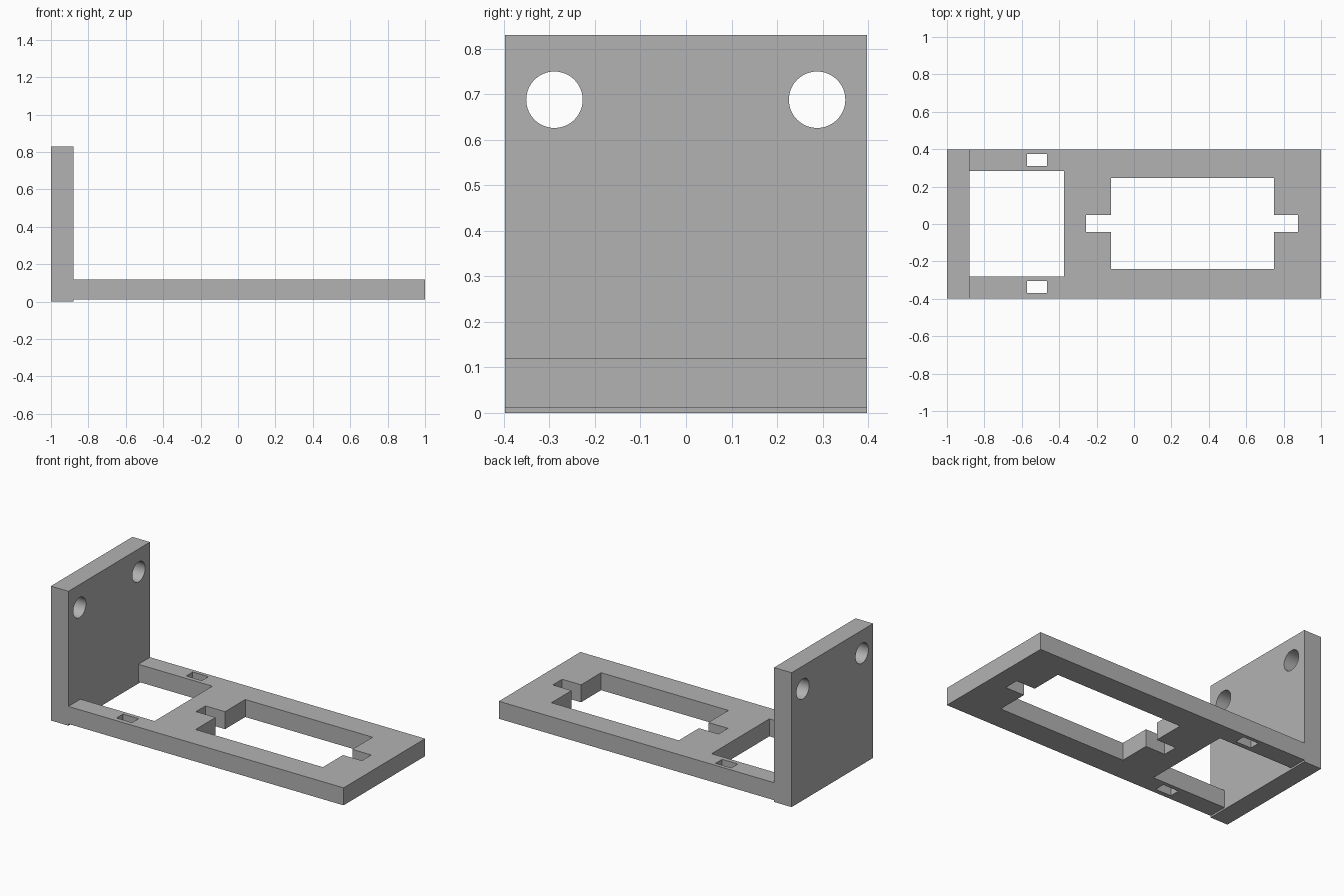
import bpy
import bmesh
from math import sin, cos, tau
from mathutils import Matrix

cube = bpy.data.objects.get("Cube")
if cube:
    bpy.data.objects.remove(cube, do_unlink=True)

# Single plain grey material
GREY = (0.448, 0.448, 0.448, 1)
grey = bpy.data.materials.new("plain grey")
grey.use_nodes = True
grey.diffuse_color = GREY
grey.node_tree.nodes["Principled BSDF"].inputs["Base Color"].default_value = GREY


def rect(x0, x1, y0, y1):
    return [(x0, y0), (x1, y0), (x1, y1), (x0, y1)]


def circle(cx, cy, r, n=64):
    return [(cx + r * cos(tau * i / n), cy + r * sin(tau * i / n)) for i in range(n)]


def panel(name, loops, thickness, matrix):
    """Extrude an outline with holes into a flat panel, centred on its plane."""
    curve = bpy.data.curves.new(name, 'CURVE')
    curve.dimensions = '2D'
    curve.fill_mode = 'BOTH'
    curve.extrude = thickness / 2
    for pts in loops:
        spline = curve.splines.new('POLY')
        spline.points.add(len(pts) - 1)
        for p, (x, y) in zip(spline.points, pts):
            p.co = (x, y, 0, 1)
        spline.use_cyclic_u = True
    source = bpy.data.objects.new(name + "_outline", curve)
    bpy.context.collection.objects.link(source)
    bpy.context.view_layer.update()
    mesh = bpy.data.meshes.new_from_object(
        source.evaluated_get(bpy.context.evaluated_depsgraph_get()))
    bpy.data.objects.remove(source, do_unlink=True)

    # Weld the caps to the sides and clean up the flat faces
    bm = bmesh.new()
    bm.from_mesh(mesh)
    bmesh.ops.remove_doubles(bm, verts=bm.verts, dist=1e-5)
    bmesh.ops.transform(bm, matrix=matrix, verts=bm.verts)
    bmesh.ops.recalc_face_normals(bm, faces=bm.faces)
    bm.to_mesh(mesh)
    bm.free()
    mesh.name = name
    mesh.materials.clear()
    mesh.materials.append(grey)
    obj = bpy.data.objects.new(name, mesh)
    bpy.context.collection.objects.link(obj)
    bpy.ops.object.select_all(action='DESELECT')
    obj.select_set(True)
    bpy.context.view_layer.objects.active = obj
    bpy.ops.object.shade_smooth_by_angle()
    return obj


WALL_X, HALF_Y = -0.88, 0.398
BASE_LOW, BASE_TOP, WALL_TOP = 0.011, 0.119, 0.83

# Base plate: open bay next to the wall, two strap slots, stepped motor window
base_outline = [(WALL_X, -HALF_Y), (1, -HALF_Y), (1, HALF_Y), (WALL_X, HALF_Y),
                (WALL_X, 0.284), (-0.374, 0.284), (-0.374, -0.28), (WALL_X, -0.28)]
motor_window = [(-0.122, -0.24), (0.748, -0.24), (0.748, -0.044), (0.877, -0.044),
                (0.877, 0.048), (0.748, 0.048), (0.748, 0.245), (-0.122, 0.245),
                (-0.122, 0.048), (-0.256, 0.048), (-0.256, -0.044), (-0.122, -0.044)]
slots = [rect(-0.572, -0.465, y, y + 0.064) for y in (-0.369, 0.311)]
panel("base_plate", [base_outline, motor_window] + slots, BASE_TOP - BASE_LOW,
      Matrix.Translation((0, 0, (BASE_LOW + BASE_TOP) / 2)))

# Upright wall with two mounting holes; outline axes map to world y and z
upright = Matrix(((0, 0, 1, (WALL_X - 1) / 2), (1, 0, 0, 0), (0, 1, 0, 0), (0, 0, 0, 1)))
holes = [circle(y, 0.688, 0.062) for y in (-0.289, 0.288)]
panel("upright_wall", [rect(-HALF_Y, HALF_Y, 0, WALL_TOP)] + holes, WALL_X + 1, upright)
